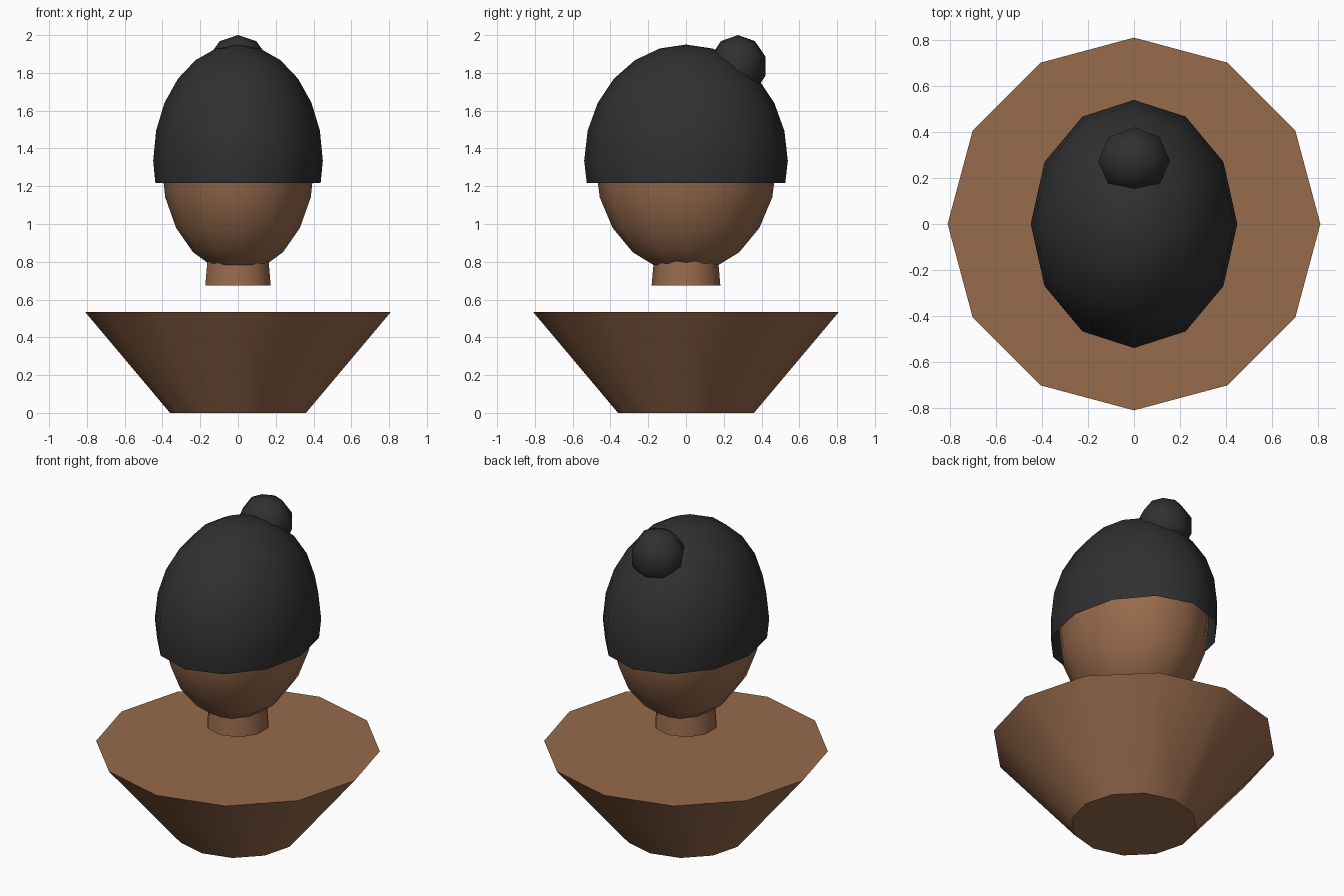
import bpy, bmesh, math
from mathutils import Matrix, Vector

if "Cube" in bpy.data.objects:
    bpy.data.objects.remove(bpy.data.objects["Cube"])


def material(name, rgb):
    m = bpy.data.materials.new(name)
    m.diffuse_color = (*rgb, 1.0)
    m.use_nodes = True
    m.node_tree.nodes["Principled BSDF"].inputs["Base Color"].default_value = m.diffuse_color
    return m


skin = material("brown skin", (0.31, 0.145, 0.072))
knit = material("black knit", (0.03, 0.03, 0.03))


def finish(name, bm, mat, angle):
    bmesh.ops.recalc_face_normals(bm, faces=bm.faces[:])
    me = bpy.data.meshes.new(name)
    bm.to_mesh(me)
    bm.free()
    me.materials.append(mat)
    ob = bpy.data.objects.new(name, me)
    bpy.context.collection.objects.link(ob)
    bpy.ops.object.select_all(action='DESELECT')
    ob.select_set(True)
    bpy.context.view_layer.objects.active = ob
    bpy.ops.object.shade_smooth_by_angle(angle=math.radians(angle))
    return ob


def frustum(name, sides, r_low, r_high, z0, z1, mat):
    bm = bmesh.new()
    bmesh.ops.create_cone(bm, cap_ends=True, segments=sides, radius1=r_low,
                          radius2=r_high, depth=z1 - z0,
                          matrix=Matrix.Translation((0, 0, (z0 + z1) / 2)))
    return finish(name, bm, mat, 40)


def ellipsoid(name, sides, rings, center, radii, mat, cut_z=None):
    bm = bmesh.new()
    bmesh.ops.create_uvsphere(
        bm, u_segments=sides, v_segments=rings, radius=1,
        matrix=Matrix.Translation(center) @ Matrix.Diagonal((*radii, 1)))
    if cut_z is not None:  # open underside
        bmesh.ops.bisect_plane(bm, geom=bm.verts[:] + bm.edges[:] + bm.faces[:],
                               plane_co=Vector((0, 0, cut_z)),
                               plane_no=Vector((0, 0, -1)), clear_outer=True)
    return finish(name, bm, mat, 65)


# Shoulders and floating neck
frustum("shoulders", 12, 0.36, 0.81, 0.0, 0.535, skin)
frustum("neck", 10, 0.182, 0.155, 0.675, 0.98, skin)

# Head, open knit cap and its pompom
ellipsoid("head", 12, 10, (0, 0, 1.32), (0.405, 0.48, 0.58), skin)
ellipsoid("cap", 12, 12, (0, 0, 1.335), (0.449, 0.539, 0.615), knit, cut_z=1.218)
ellipsoid("pompom", 8, 5, (0, 0.275, 1.835), (0.164, 0.153, 0.165), knit)
